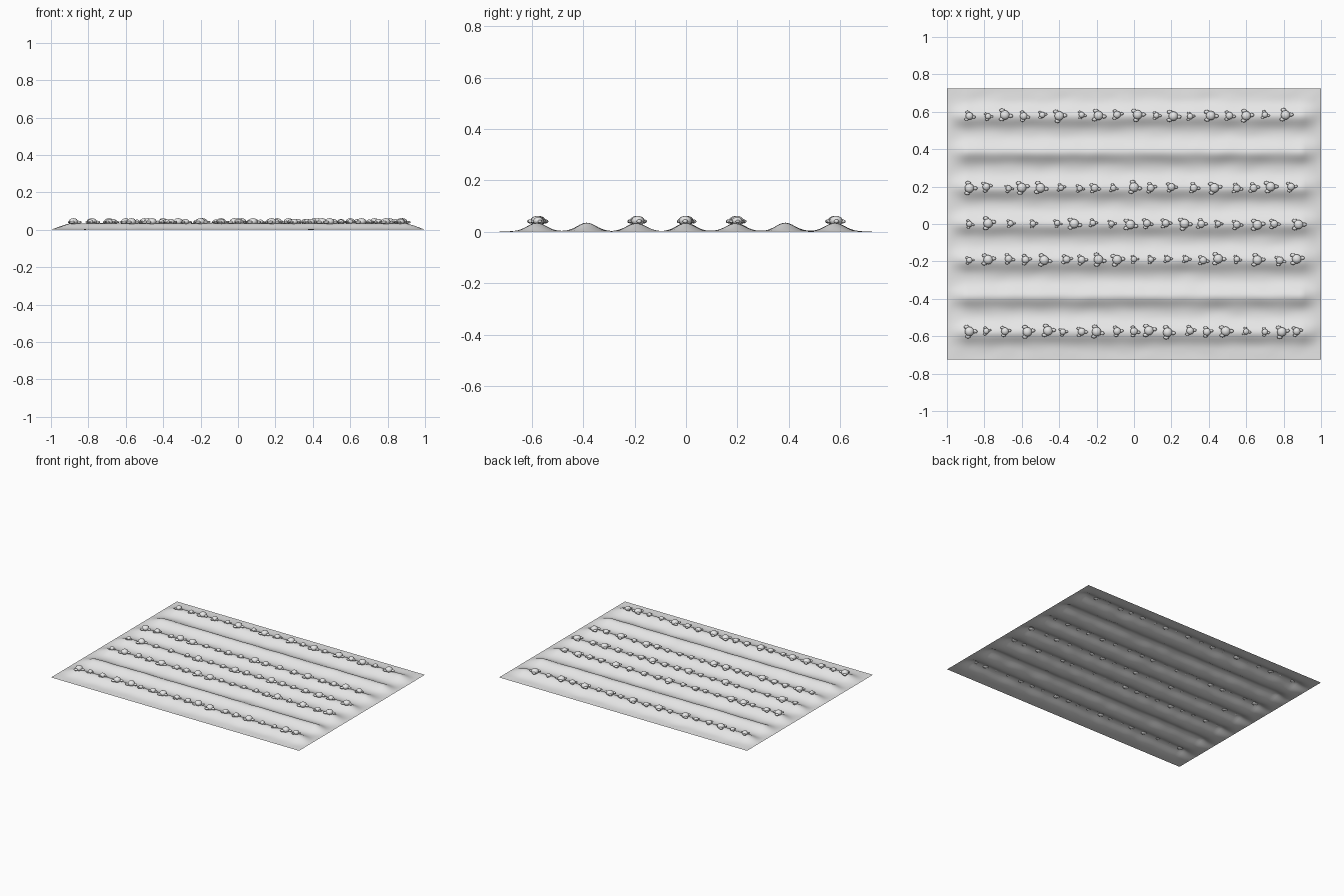
import bpy, bmesh, math, random
from mathutils import Matrix, Vector, noise

random.seed(4)
if "Cube" in bpy.data.objects:
    bpy.data.objects.remove(bpy.data.objects["Cube"], do_unlink=True)

HALF_X, HALF_Y = 1.0, 0.725
RIDGES = [i * 0.193 for i in range(-3, 4)]

pale_grey = bpy.data.materials.new("pale_grey")
pale_grey.use_nodes = True
colour = (0.8, 0.8, 0.8, 1)
pale_grey.diffuse_color = colour
pale_grey.node_tree.nodes["Principled BSDF"].inputs["Base Color"].default_value = colour


def ground_height(x, y):
    """Rounded furrow ridges that taper off at both ends, slightly uneven."""
    taper = min(1, max(0, (HALF_X - abs(x)) / 0.1))
    ridge = sum(math.exp(-((y - r) / 0.052) ** 2) for r in RIDGES)
    edge = min(1, (HALF_X - abs(x)) * 20, (HALF_Y - abs(y)) * 20)
    bump = noise.noise(Vector((x * 9, y * 12, 0))) * 0.003 * edge
    return max(0, 0.004 + 0.033 * ridge * taper + bump)


def make_object(name, bm):
    mesh = bpy.data.meshes.new(name)
    bm.to_mesh(mesh)
    bm.free()
    mesh.materials.append(pale_grey)
    for face in mesh.polygons:
        face.use_smooth = True
    obj = bpy.data.objects.new(name, mesh)
    bpy.context.scene.collection.objects.link(obj)
    return obj


# Ploughed soil: one open sheet
bm = bmesh.new()
bmesh.ops.create_grid(bm, x_segments=120, y_segments=120, size=1)
for v in bm.verts:
    v.co.y *= HALF_Y
    v.co.z = ground_height(v.co.x, v.co.y)
lowest = min(v.co.z for v in bm.verts)
for v in bm.verts:
    v.co.z -= lowest
make_object("ploughed_soil", bm)


def add_blob(bm, centre, scale, segments, rings):
    matrix = Matrix.Translation(centre) @ Matrix.Diagonal((*scale, 1))
    bmesh.ops.create_uvsphere(bm, u_segments=segments, v_segments=rings,
                              radius=1, matrix=matrix)


def add_plant(bm, x, y, r):
    """A round head with three flat leaves spread around it."""
    z = 0.041
    add_blob(bm, (x, y, z + r * 0.1), (r, r, r * 0.75), 12, 8)
    for i in range(3):
        a = i * math.tau / 3 + random.uniform(-0.3, 0.3)
        d = r * 1.15
        add_blob(bm, (x + d * math.cos(a), y + d * math.sin(a), z),
                 (r * 0.6, r * 0.42, r * 0.3), 8, 6)


# Crop rows: y, plant sizes (small, medium, big) and x positions in hundredths
SIZE = {"s": 0.016, "m": 0.020, "b": 0.025}
ROWS = {
    "back": (0.58, "msbmsbsbmbsbsbmbsb",
             "-88 -78 -69 -59 -49 -40 -28 -19 -9 2 12 21 30 41 51 60 70 81"),
    "middle_back": (0.195, "bmsbbssmsbmmmbmmbm",
                    "-88 -79 -67 -60 -50 -39 -29 -21 -11 0 9 20 32 43 55 64 73 84"),
    "middle": (0.0, "sbsssbssbmmbmsmbmb",
               "-88 -78 -66 -54 -41 -32 -22 -12 -2 7 17 27 36 45 55 66 75 88"),
    "middle_front": (-0.19, "sbmmbmmbbssssmbsbmb",
                     "-88 -78 -67 -58 -48 -36 -28 -19 -9 0 9 18 28 37 45 55 66 78 87"),
    "front": (-0.575, "bsmbbsmbmmbbmmbssbm",
              "-88 -79 -69 -57 -46 -38 -28 -20 -9 0 8 18 30 39 49 60 70 79 87"),
}
for name, (y, sizes, places) in ROWS.items():
    bm = bmesh.new()
    for size, place in zip(sizes, places.split()):
        add_plant(bm, int(place) / 100, y + random.uniform(-0.005, 0.005), SIZE[size])
    make_object(name + "_crop_row", bm)
